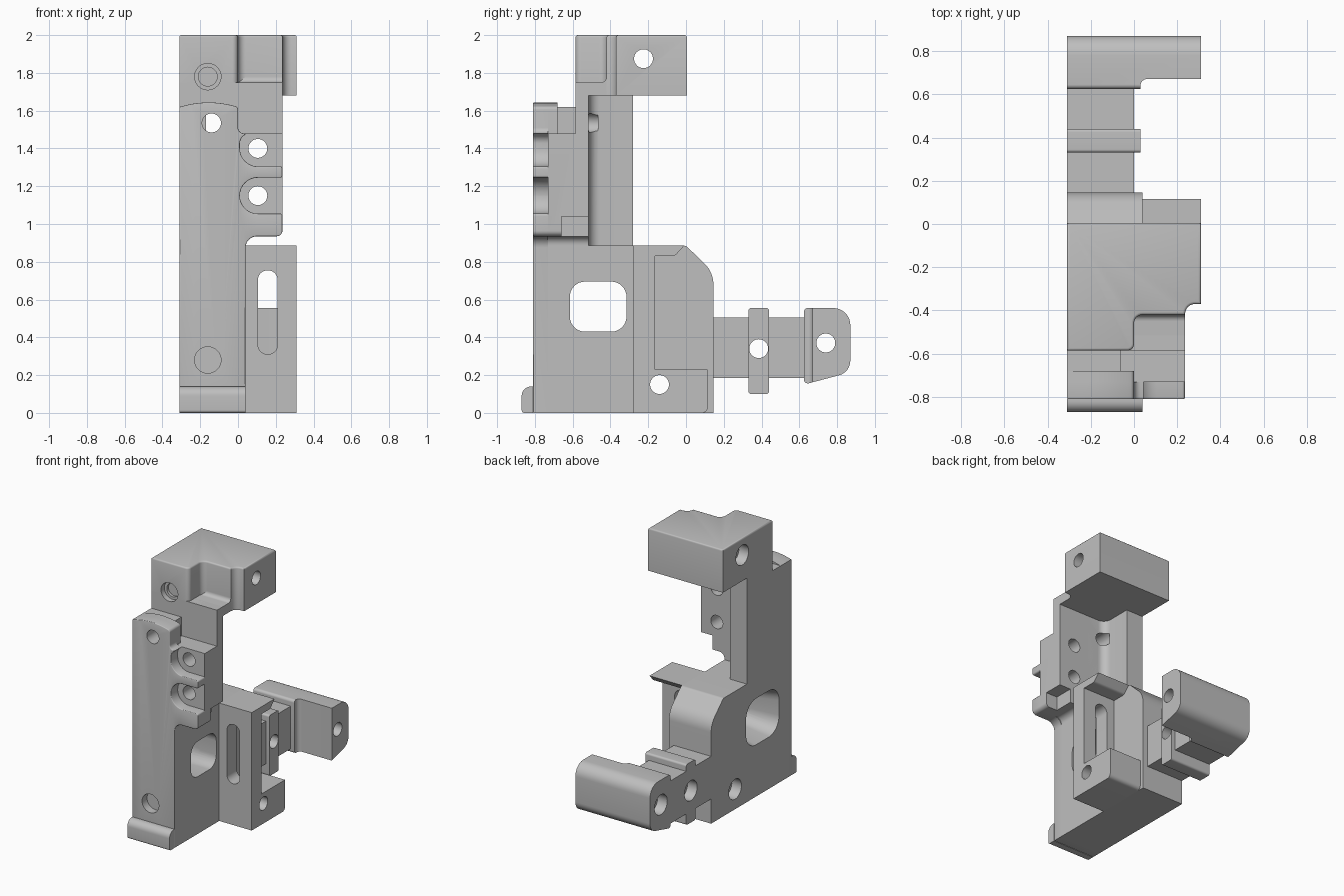
import bpy, bmesh, math
from mathutils import Vector

if "Cube" in bpy.data.objects:
    bpy.data.objects.remove(bpy.data.objects["Cube"], do_unlink=True)

grey = bpy.data.materials.new("plain grey")
grey.use_nodes = True
grey.diffuse_color = (0.52, 0.52, 0.52, 1)
grey.node_tree.nodes["Principled BSDF"].inputs["Base Color"].default_value = grey.diffuse_color

PLACE = {
    "x": lambda a, b, t: (t, a, b),
    "y": lambda a, b, t: (a, t, b),
    "z": lambda a, b, t: (a, b, t),
}
LEFT = -0.31    # flat side shared by every part
RIGHT = 0.31
BODY = 0.04


def rounded(points, steps=8):
    """Outline whose corners may carry a fillet radius as third value."""
    result = []
    count = len(points)
    for i, point in enumerate(points):
        corner = Vector(point[:2])
        if len(point) < 3:
            result.append(corner)
            continue
        before = (Vector(points[i - 1][:2]) - corner).normalized()
        after = (Vector(points[(i + 1) % count][:2]) - corner).normalized()
        half = before.angle(after) / 2
        radius = point[2]
        reach = radius / math.tan(half)
        centre = corner + (before + after).normalized() * radius / math.sin(half)
        start = corner + before * reach - centre
        sweep = start.angle_signed(corner + after * reach - centre)
        for k in range(steps + 1):
            angle = -sweep * k / steps
            c, s = math.cos(angle), math.sin(angle)
            result.append(centre + Vector((c * start.x - s * start.y, s * start.x + c * start.y)))
    return result


def prism(name, axis, points, low, high, soft_low=0, soft_high=0, taper=1):
    """Extrude an outline along an axis; caps may get softened rims."""
    outline = rounded(points)
    middle = sum(outline, Vector((0, 0))) / len(outline)
    bm = bmesh.new()
    ends = []
    for t, scale in ((low, 1), (high, taper)):
        ends.append([bm.verts.new(PLACE[axis](*(middle + (p - middle) * scale), t)) for p in outline])
    bottom, top = ends
    caps = [bm.faces.new(bottom), bm.faces.new(top)]
    for i in range(len(outline)):
        bm.faces.new((bottom[i - 1], bottom[i], top[i], top[i - 1]))
    bmesh.ops.remove_doubles(bm, verts=bm.verts[:], dist=0.0005)
    bmesh.ops.recalc_face_normals(bm, faces=bm.faces[:])
    for cap, soft in zip(caps, (soft_low, soft_high)):
        if soft and cap.is_valid:
            bmesh.ops.bevel(bm, geom=list(cap.edges), offset=soft, segments=3,
                            profile=0.5, affect="EDGES", clamp_overlap=True)
    mesh = bpy.data.meshes.new(name)
    bm.to_mesh(mesh)
    bm.free()
    mesh.materials.append(grey)
    obj = bpy.data.objects.new(name, mesh)
    bpy.context.collection.objects.link(obj)
    return obj


def rect(a, b, c, d, r=None):
    corners = [(a, b), (c, b), (c, d), (a, d)]
    return [p + (r,) for p in corners] if r else corners


def hole(axis, a, b, r, low, high):
    return prism("hole_cutter", axis, rect(a - r, b - r, a + r, b + r, r), low, high)


def side_hole(a, b):
    """Cross hole with a counterbore on the flat side."""
    return [hole("x", a, b, 0.05, -1, 1), hole("x", a, b, 0.075, -1, LEFT + 0.08)]


def cut(parts, cutters):
    for part in parts:
        bpy.context.view_layer.objects.active = part
        for cutter in cutters:
            mod = part.modifiers.new("cut", "BOOLEAN")
            mod.operation = "DIFFERENCE"
            mod.solver = "EXACT"
            mod.object = cutter
            bpy.ops.object.modifier_apply(modifier=mod.name)
    for cutter in cutters:
        bpy.data.objects.remove(cutter, do_unlink=True)


# Lower body with sloped back shoulder, and foot
lower_body = prism("lower_body", "x", [
    (-0.73, 0), (0.145, 0), (0.145, 0.745, 0.15), (0, 0.885, 0.03), (-0.73, 0.885)], LEFT, BODY)
foot = prism("foot", "x", [
    (-0.87, 0, 0.015), (-0.81, 0), (-0.81, 0.14), (-0.87, 0.14, 0.05)], LEFT, BODY)

# Front plate with two U-shaped recesses
front_plate = prism("front_plate", "y", [
    (LEFT, 0), (BODY, 0), (BODY, 0.935, 0.06), (0.235, 0.935, 0.03),
    (0.235, 1.055, 0.012), (0.01, 1.055, 0.094), (0.01, 1.245, 0.094), (0.235, 1.245, 0.012),
    (0.235, 1.305, 0.012), (0.01, 1.305, 0.094), (0.01, 1.45, 0.05), (0.045, 1.48),
    (0, 1.48, 0.03), (0, 1.62, 0.02), (-0.155, 1.66, 0.5), (LEFT, 1.62)],
    -0.81, -0.73, soft_low=0.01)
plate_cap = prism("plate_cap", "y", [
    (LEFT, 1.48), (0, 1.48), (0, 1.62, 0.02), (-0.155, 1.66, 0.5), (LEFT, 1.62)], -0.73, -0.68)

# Upper column: ear behind the plate, back plate and side wall
ear = prism("ear", "y", [
    (LEFT, 0.885), (BODY, 0.885), (BODY, 0.935, 0.045), (0.235, 0.935, 0.03),
    (0.235, 1.48), (-0.06, 1.48), (-0.06, 1.62), (LEFT, 1.62)], -0.73, -0.585)
back_plate = prism("back_plate", "y", [
    (LEFT, 0.885), (BODY, 0.885), (BODY, 0.935, 0.045), (0.235, 0.935, 0.03),
    (0.235, 1.75), (LEFT, 1.75)], -0.585, -0.515)
side_wall = prism("side_wall", "z", [
    (LEFT, -0.52), (0, -0.52), (0, -0.515), (-0.17, -0.515, 0.06),
    (-0.17, -0.28), (LEFT, -0.28)], 0.885, 1.68)

# Top block with lowered front corner
top_block = prism("top_block", "z", [
    (LEFT, -0.585), (0, -0.585, 0.03), (0, -0.42, 0.04), (0.235, -0.42),
    (0.245, -0.37, 0.045), (RIGHT, -0.37), (RIGHT, 0.005), (LEFT, 0.005)],
    1.68, 2, soft_high=0.012)
top_ledge = prism("top_ledge", "x", [
    (-0.585, 1.68), (-0.375, 1.68), (-0.375, 1.79), (-0.42, 1.79),
    (-0.42, 1.75, 0.03), (-0.585, 1.75, 0.02)], -0.02, 0.235)

# Slotted bracket on the right side
slotted_bracket = prism("slotted_bracket", "x", [
    (-0.28, 0), (0.115, 0, 0.03), (0.115, 0.23), (-0.165, 0.23), (-0.165, 0.83),
    (-0.06, 0.83, 0.03), (-0.01, 0.885), (-0.28, 0.885)], BODY, RIGHT)

# Rear arm, collar and end block
rear_arm = prism("rear_arm", "x", rect(0.145, 0.185, 0.64, 0.505), LEFT, 0)
arm_collar = prism("arm_collar", "x", rect(0.33, 0.1, 0.44, 0.555, 0.015), LEFT, 0.03)
end_block = prism("end_block", "x", [
    (0.625, 0.15, 0.02), (0.87, 0.215, 0.08), (0.87, 0.555, 0.09), (0.625, 0.555, 0.02)],
    LEFT, RIGHT)

# Window through the lower body, wider on the flat side
window = prism("window_cutter", "x", rect(-0.615, 0.43, -0.315, 0.695, 0.08), -1, 1)
window_flare = prism("window_cutter", "x", rect(-0.665, 0.385, -0.265, 0.74, 0.12),
                     LEFT - 0.02, -0.1, taper=0.76)
cut([lower_body], [window, window_flare])

# Cross holes
cut([lower_body, slotted_bracket], side_hole(-0.14, 0.15))
cut([top_block], side_hole(-0.225, 1.875))
cut([arm_collar, rear_arm], side_hole(0.385, 0.34))
cut([end_block], side_hole(0.74, 0.37) + [
    prism("step_cutter", "z", [(0.03, 0.5), (0.5, 0.5), (0.5, 0.67), (0.03, 0.67, 0.03)], 0, 1)])

# Slot, bolt holes and blind holes from the front
cut([slotted_bracket], [
    prism("slot_cutter", "y", rect(0.105, 0.31, 0.21, 0.755, 0.052), -0.4, -0.1)])
cut([ear, back_plate], [hole("y", 0.105, z, 0.05, -1, -0.4) for z in (1.15, 1.4)])
cut([ear, back_plate], [
    prism("relief_cutter", "y", rect(0.14, 0.8, 0.4, 1.04), -0.66, -0.4)])
cut([front_plate, plate_cap, ear, back_plate, side_wall],
    [hole("y", -0.14, 1.535, 0.05, -1, -0.465)])
cut([front_plate], [hole("y", -0.16, 0.28, 0.07, -1, -0.75)])
cut([top_block, back_plate], [hole("y", -0.16, 1.78, 0.07, -1, -0.545),
                              hole("y", -0.16, 1.78, 0.05, -1, -0.525)])

# Smooth fillets, sharp edges
bpy.ops.object.select_all(action="DESELECT")
for part in (lower_body, foot, front_plate, plate_cap, ear, back_plate, side_wall, top_block,
             top_ledge, slotted_bracket, rear_arm, arm_collar, end_block):
    part.select_set(True)
    bpy.context.view_layer.objects.active = part
bpy.ops.object.shade_smooth_by_angle(angle=math.radians(32))
